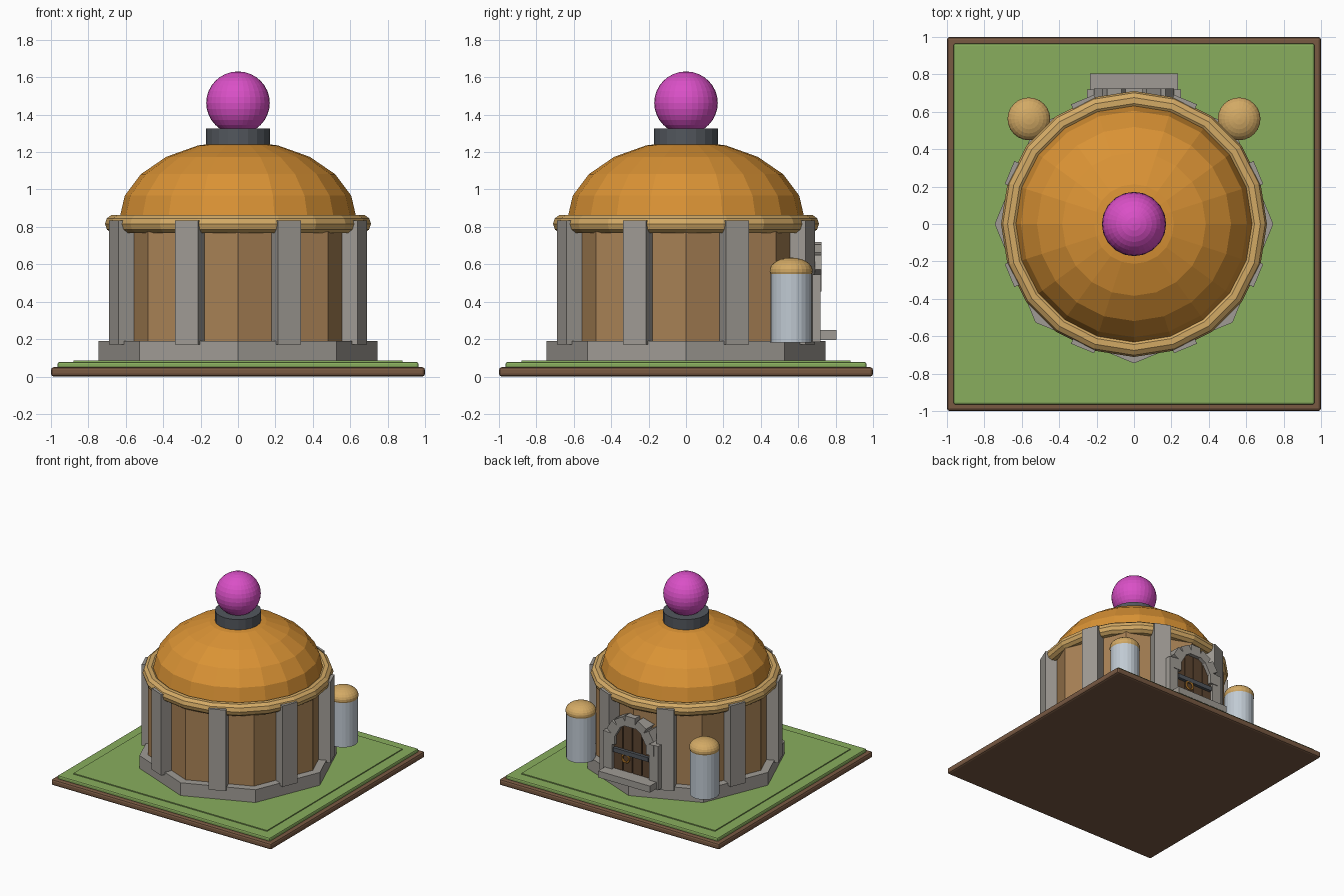
import bpy, bmesh
from math import radians, pi, sin, cos
from mathutils import Matrix

cube = bpy.data.objects.get("Cube")
if cube:
    bpy.data.objects.remove(cube, do_unlink=True)


def material(name, r, g, b):
    m = bpy.data.materials.new(name)
    m.use_nodes = True
    m.diffuse_color = (r, g, b, 1)
    m.node_tree.nodes["Principled BSDF"].inputs["Base Color"].default_value = (r, g, b, 1)
    return m


ORANGE = material("dome_orange", 0.7, 0.29, 0.035)
TAN = material("trim_tan", 0.65, 0.4, 0.13)
WALL = material("wall_brown", 0.39, 0.22, 0.09)
STONE = material("stone_grey", 0.35, 0.33, 0.3)
GRASS = material("grass_green", 0.25, 0.42, 0.11)
DIRT = material("dirt_brown", 0.19, 0.1, 0.055)
SILVER = material("tower_silver", 0.53, 0.59, 0.65)
IRON = material("iron_grey", 0.085, 0.095, 0.11)
PINK = material("orb_magenta", 0.7, 0.08, 0.57)
WOOD = material("door_wood", 0.11, 0.06, 0.03)


def finish(bm, name, mat, bevel=0):
    bmesh.ops.recalc_face_normals(bm, faces=bm.faces)
    me = bpy.data.meshes.new(name)
    bm.to_mesh(me)
    bm.free()
    me.materials.append(mat)
    ob = bpy.data.objects.new(name, me)
    bpy.context.collection.objects.link(ob)
    if bevel:
        mod = ob.modifiers.new("bevel", "BEVEL")
        mod.width, mod.segments = bevel, 2
    return ob


def box(name, mat, size, centre, turn=None, bevel=0):
    """Box of a given size; turn is applied after placing it."""
    bm = bmesh.new()
    m = Matrix.Translation(centre) @ Matrix.Diagonal((*size, 1))
    bmesh.ops.create_cube(bm, size=1, matrix=(turn or Matrix()) @ m)
    return finish(bm, name, mat, bevel)


def lathe(name, mat, profile, sides, at=(0, 0), closed=False):
    """Spin (radius, height) points round a vertical axis."""
    bm = bmesh.new()
    rings = []
    for r, z in profile:
        rings.append([bm.verts.new((at[0] + r * cos(2 * pi * i / sides),
                                    at[1] + r * sin(2 * pi * i / sides), z))
                      for i in range(sides)])
    pairs = list(zip(rings, rings[1:]))
    if closed:
        pairs.append((rings[-1], rings[0]))
    for a, b in pairs:
        for i in range(sides):
            j = (i + 1) % sides
            bm.faces.new((a[i], a[j], b[j], b[i]))
    if not closed:
        bm.faces.new(rings[0])
        bm.faces.new(rings[-1])
    return finish(bm, name, mat)


def arc(r, h, z, steps, start=0.0, end=88.0):
    """Elliptical profile from one elevation to another."""
    angles = [radians(start + (end - start) * i / steps) for i in range(steps + 1)]
    return [(r * cos(a), z + h * sin(a)) for a in angles]


# Ground
box("dirt_slab", DIRT, (2, 2, 0.05), (0, 0, 0.025), bevel=0.015)
box("grass_slab", GRASS, (1.93, 1.93, 0.035), (0, 0, 0.0595), bevel=0.01)
box("grass_lawn", GRASS, (1.76, 1.76, 0.02), (0, 0, 0.075))

# Building
lathe("foundation", STONE, [(0.745, 0.08), (0.745, 0.19)], 8)
lathe("wall", WALL, [(0.68, 0.18), (0.68, 0.82)], 8)
for i in range(8):
    turn = Matrix.Rotation(radians(22.5 + 45 * i), 4, "Z")
    box(f"pilaster_{i + 1}", STONE, (0.12, 0.133, 0.665), (0.66, 0, 0.503), turn)
rim = [(0.66 + 0.051 * cos(pi * k / 5), 0.816 + 0.051 * sin(pi * k / 5)) for k in range(10)]
lathe("roof_rim", TAN, rim, 20, closed=True)
lathe("dome", ORANGE, arc(0.635, 0.42, 0.84, 5), 20)
lathe("orb_collar", IRON, [(0.172, 1.22), (0.172, 1.326)], 20)
lathe("orb", PINK, arc(0.17, 0.168, 1.463, 16, -89, 89), 32)

# Two small towers
for side, x in (("left", 0.562), ("right", -0.562)):
    lathe(f"tower_{side}", SILVER, [(0.11, 0.182), (0.11, 0.565)], 24, (x, 0.562))
    lathe(f"tower_cap_{side}", TAN, arc(0.115, 0.07, 0.566, 8, -20, 88), 24, (x, 0.562))

# Doorway at the back
box("door_step", STONE, (0.47, 0.12, 0.054), (0, 0.745, 0.221))
for side, s in (("left", 1), ("right", -1)):
    box(f"door_jamb_{side}", STONE, (0.08, 0.1, 0.36), (s * 0.21, 0.67, 0.365))
for i in range(7):
    a = radians(-90 + 30 * i)
    turn = Matrix.Translation((0, 0, 0.5)) @ Matrix.Rotation(a, 4, "Y")
    height = 0.085 if i % 2 else 0.07
    box(f"arch_stone_{i + 1}", STONE, (0.09, 0.11, height), (0, 0.67, 0.178), turn)
for i in range(4):
    x = -0.129 + 0.086 * i
    top = 0.49 + (0.17 ** 2 - x ** 2) ** 0.5
    box(f"door_plank_{i + 1}", WOOD, (0.08, 0.06, top - 0.19), (x, 0.665, (top + 0.19) / 2))
box("door_backing", IRON, (0.33, 0.05, 0.4), (0, 0.661, 0.39))
box("door_bar", IRON, (0.32, 0.03, 0.035), (0, 0.704, 0.41))

# Door ring
bpy.ops.mesh.primitive_torus_add(major_segments=16, minor_segments=6, major_radius=0.032,
                                 minor_radius=0.008, location=(0.05, 0.712, 0.365),
                                 rotation=(pi / 2, 0, 0))
ring = bpy.context.object
ring.name = "door_ring"
ring.data.materials.append(ORANGE)
